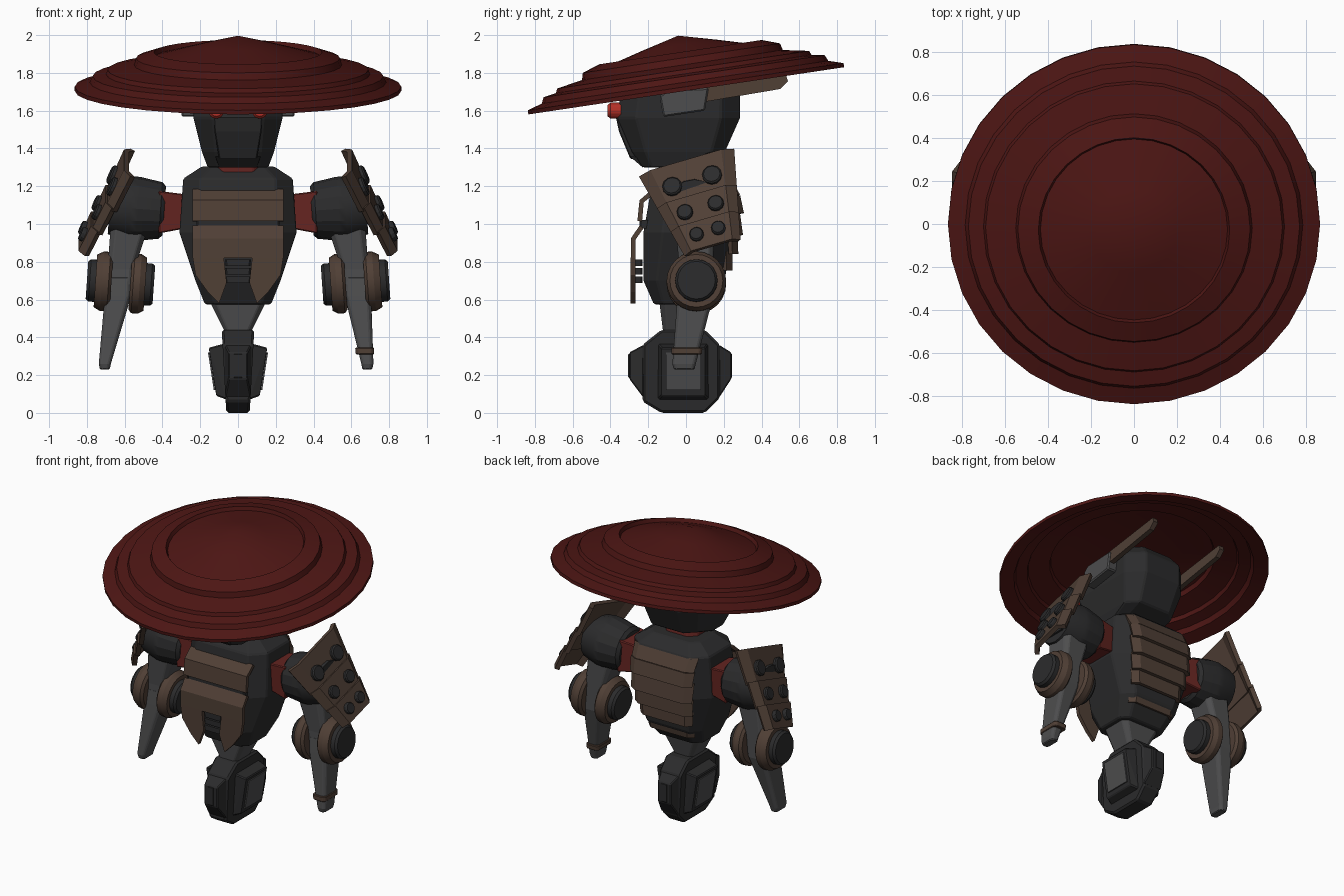
import bpy, bmesh
from math import radians, sin, cos
from mathutils import Vector, Matrix

if "Cube" in bpy.data.objects:
    bpy.data.objects.remove(bpy.data.objects["Cube"])

def material(name, rgb):
    m = bpy.data.materials.new(name)
    m.diffuse_color = (*rgb, 1)
    m.use_nodes = True
    m.node_tree.nodes["Principled BSDF"].inputs["Base Color"].default_value = m.diffuse_color
    return m

HAT = material("hat_red", (.075, .008, .007))
RED = material("joint_red", (.13, .018, .015))
EYE = material("eye_red", (.45, .03, .02))
BROWN = material("leather_brown", (.08, .05, .036))
DARK = material("dark_metal", (.024, .024, .025))
GREY = material("grey_metal", (.075, .075, .077))

def finish(name, bm, mat, bevel=0.0, smooth=False):
    bmesh.ops.recalc_face_normals(bm, faces=bm.faces)
    me = bpy.data.meshes.new(name)
    bm.to_mesh(me)
    bm.free()
    me.materials.append(mat)
    ob = bpy.data.objects.new(name, me)
    bpy.context.collection.objects.link(ob)
    if bevel:
        b = ob.modifiers.new("bevel", 'BEVEL')
        b.width, b.segments, b.limit_method = bevel, 1, 'ANGLE'
        b.angle_limit = radians(25)
    if smooth:
        me.shade_smooth()
        me.set_sharp_from_angle(angle=radians(22))
    return ob

def hull(name, pts, mat, bevel=0.0):
    bm = bmesh.new()
    for p in pts:
        bm.verts.new(p)
    bmesh.ops.convex_hull(bm, input=bm.verts)
    bmesh.ops.dissolve_limit(bm, angle_limit=radians(1), verts=bm.verts, edges=bm.edges)
    return finish(name, bm, mat, bevel)

def loft(name, rings, mat, bevel=0.0):
    """rings: (cx, cy, z, half_x, half_y, corner_cut), stacked upwards"""
    bm = bmesh.new()
    loops = []
    for cx, cy, z, hx, hy, c in rings:
        pts = [(hx, c - hy), (hx, hy - c), (hx - c, hy), (c - hx, hy),
               (-hx, hy - c), (-hx, c - hy), (c - hx, -hy), (hx - c, -hy)]
        loops.append([bm.verts.new((cx + x, cy + y, z)) for x, y in pts])
    for a, b in zip(loops, loops[1:]):
        for i in range(8):
            bm.faces.new((a[i], a[(i + 1) % 8], b[(i + 1) % 8], b[i]))
    bm.faces.new(loops[0])
    bm.faces.new(loops[-1])
    return finish(name, bm, mat, bevel)

def lathe(name, prof, M, seg, mat):
    bm = bmesh.new()
    vs = [bm.verts.new((r, 0, h)) for r, h in prof]
    es = [bm.edges.new(e) for e in zip(vs, vs[1:])]
    bmesh.ops.spin(bm, geom=vs + es, cent=(0, 0, 0), axis=(0, 0, 1),
                   angle=radians(360), steps=seg)
    bmesh.ops.remove_doubles(bm, verts=bm.verts, dist=1e-4)
    bmesh.ops.transform(bm, matrix=M, verts=bm.verts)
    return finish(name, bm, mat, smooth=True)

def sheet(name, rows, mat, thick=.025):
    """thin plate through a grid of points"""
    bm = bmesh.new()
    g = [[bm.verts.new(p) for p in row] for row in rows]
    for a, b in zip(g, g[1:]):
        for i in range(len(a) - 1):
            bm.faces.new((a[i], a[i + 1], b[i + 1], b[i]))
    ob = finish(name, bm, mat)
    s = ob.modifiers.new("solid", 'SOLIDIFY')
    s.thickness, s.offset = thick, 0
    return ob

# Tiered hat, tilted down at the front
profile = [(0, .285), (.2, .235), (.435, .172), (.445, .197), (.54, .165), (.55, .128),
           (.69, .103), (.70, .08), (.77, .068), (.785, .036), (.865, .012), (.865, -.01),
           (.77, .012), (.755, .045), (.68, .06), (.67, .085), (.53, .11), (.52, .14),
           (.44, .15), (0, .255)]
tilt = Matrix.Translation((0, 0, 1.715)) @ Matrix.Rotation(radians(8.5), 4, 'X')
lathe("hat", profile, tilt @ Matrix.Diagonal((1, .977, 1, 1)), 32, HAT)

# Head and face plate
loft("head", [(0, -.13, 1.30, .16, .10, .05), (0, -.04, 1.38, .19, .245, .07),
              (0, -.04, 1.56, .235, .325, .10), (0, -.03, 1.70, .235, .315, .10),
              (0, -.03, 1.78, .19, .25, .08)], DARK, .008)
face = [(.13, -.352, 1.57), (.125, -.335, 1.49), (.1, -.275, 1.345)]
hull("face_plate", [(s * x, y + d, z) for x, y, z in face for s in (-1, 1) for d in (-.02, .05)],
     DARK, .006)
hull("chin", [(s * x, y, z) for x, y, z in [(.12, -.30, 1.36), (.1, -.23, 1.30), (.12, -.1, 1.33)]
              for s in (-1, 1)], DARK)

# Neck, torso, waist
loft("neck", [(0, -.01, 1.25, .135, .12, .05), (0, -.02, 1.36, .12, .11, .05)], RED, .006)
loft("torso", [(0, -.03, .575, .175, .14, .05), (0, -.01, .70, .225, .215, .07),
               (0, .01, .955, .31, .235, .10), (0, .035, 1.24, .29, .21, .09),
               (0, .035, 1.305, .19, .13, .05)], DARK, .008)
loft("waist", [(0, -.04, .42, .065, .08, .02), (0, -.03, .58, .145, .11, .03)], GREY, .005)

# Front armour: upper plate, lower plate with two flaps, buckle
sheet("chest_plate", [[(x, y, z) for x in (-.24, .24)] for y, z in
                      [(-.17, 1.175), (-.235, 1.12), (-.245, 1.015)]], BROWN)
sheet("belly_plate", [[(x, y, z) for x in (-.24, .24)] for y, z in
                      [(-.235, .985), (-.28, .92), (-.28, .82)]], BROWN)
for s in (-1, 1):
    pts = [(.24, .822), (.225, .73), (.16, .64), (.10, .58), (.06, .69), (.075, .822)]
    bm = bmesh.new()
    bm.faces.new([bm.verts.new((s * x, -.28, z)) for x, z in pts])
    flap = finish("belly_flap", bm, BROWN)
    m = flap.modifiers.new("solid", 'SOLIDIFY')
    m.thickness, m.offset = .025, 0
for z in (.705, .75, .795):
    loft("buckle_bar", [(0, -.255, z - .018, .065, .025, .008),
                        (0, -.255, z + .018, .07, .025, .008)], DARK)
loft("chest_seam", [(0, -.22, .975, .22, .025, .008), (0, -.22, 1.02, .22, .025, .008)], DARK)

# Back slats, overlapping downwards
slats = [(.23, 1.235, .275, 1.15, .24), (.275, 1.15, .295, 1.055, .24),
         (.272, 1.07, .29, .94, .235), (.262, .955, .265, .84, .22),
         (.235, .855, .235, .755, .20), (.20, .77, .175, .65, .175)]
for y0, z0, y1, z1, w in slats:
    sheet("back_slat", [[(x * w, y0 - .03 * (abs(x) > .9), z0) for x in (-1, -.8, .8, 1)],
                        [(x * w * .97, y1 - .03 * (abs(x) > .9), z1) for x in (-1, -.8, .8, 1)]],
          BROWN)

# Single base wheel block with side caps and bumpers
octagon = [(-.13, .44), (.10, .44), (.18, .36), (.18, .08), (.10, 0), (-.13, 0),
           (-.23, .06), (-.23, .36)]
hull("base_block", [(s * (.062 + .055 * z), y, z) for y, z in octagon for s in (-1, 1)],
     DARK, .012)
for y0, y1 in ((-.225, -.30), (.175, .24)):
    hull("base_bumper", [(s * .07, y0, z) for z in (.08, .36) for s in (-1, 1)] +
         [(s * .05, y1, z) for z in (.18, .32) for s in (-1, 1)], DARK, .006)
    hull("bumper_rib", [(s * .03, y0, z) for z in (.1, .34) for s in (-1, 1)] +
         [(s * .02, y1 * 1.02, z) for z in (.19, .31) for s in (-1, 1)], DARK)

def both_sides(s):
    P = lambda pts: [(s * x, y, z) for x, y, z in pts]
    out = lambda x, y, z, deg=90: Matrix.Translation((s * x, y, z)) @ \
        Matrix.Rotation(radians(s * deg), 4, 'Y')
    hull("base_side_cap", P([(.06, y, z) for y in (-.15, .12) for z in (.07, .37)] +
         [(x, y, z) for y in (-.13, .10) for x, z in ((.115, .09), (.155, .345))]), DARK, .006)
    hull("base_side_panel", P([(x + d, y, z) for y in (-.105, .08) for d in (0, .008)
                               for x, z in ((.12, .12), (.151, .32))]), GREY)
    # Eyes, ear boxes and swept blades
    lathe("eye", [(0, .07), (.03, .07), (.042, .055), (.042, 0), (0, 0)],
          Matrix.Translation((s * .115, -.345, 1.60)) @ Matrix.Rotation(radians(90), 4, 'X'), 16, EYE)
    hull("ear_box", P([(x, y, z) for x in (.2, .30) for y, z in
                       ((-.14, 1.675), (-.12, 1.567), (.10, 1.60), (.12, 1.72), (-.1, 1.71))]),
         GREY, .008)
    hull("ear_blade", P([(x, y, z) for x in (.255, .29) for y, z in
                         ((0, 1.63), (.50, 1.715), (.54, 1.755), (.53, 1.785), (0, 1.71))]), BROWN)
    # Shoulder joint and housing
    hull("shoulder_joint", P([(.26, y, z) for y in (-.06, .14) for z in (.98, 1.155)] +
                             [(.42, y, z) for y in (-.08, .16) for z in (.95, 1.175)]), RED, .006)
    lathe("shoulder_housing", [(0, -.14), (.13, -.14), (.15, -.12), (.17, .0), (.17, .04),
                               (.145, .15), (0, .15)], out(.53, .045, 1.08, 86), 16, DARK)
    # Shoulder armour: three folded rows with rivets
    O, U, V = Vector((.59, 0, 1.335)), Vector((0, .96, .28)), Vector((.22, .14, -.46))
    N = V.cross(U).normalized()
    at = lambda u, v, w: O + U * u + V * v + N * w
    half = lambda v: .255 - .11 * v
    for v0, v1, w in ((0, .43, .0), (.40, .73, .012), (.70, 1.0, .024)):
        sheet("shoulder_plate", [P([at(u * half(v), v, w + d) for u, d in
              ((-1, -.035), (-.75, 0), (.75, 0), (1, -.035))]) for v in (v0, v1)], BROWN, .03)
    hull("shoulder_bracket", P([(x, y, z) for x in (.58, .70) for y in (-.03, .12)
                                for z in (1.0, 1.12)]), DARK)
    for u, v, r, w in ((.11, .25, .052, .0), (.085, .57, .043, .012), (.06, .85, .038, .024)):
        for k in (-1, 1):
            c, n = at(k * u, v, w), Vector((s * N.x, N.y, N.z))
            M = Matrix.Translation((s * c.x, c.y, c.z)) @ n.to_track_quat('Z', 'Y').to_matrix().to_4x4()
            lathe("rivet", [(0, 0), (r, 0), (r, .03), (r * .85, .038), (0, .038)], M, 12, DARK)
    # Upper arm, elbow discs, forearm
    hand = .685 if s > 0 else .705
    loft("upper_arm", [(s * .62, .055, .64, .06, .09, .02), (s * .62, .055, .76, .07, .09, .02),
                       (s * .575, .045, .98, .10, .10, .03)], GREY, .005)
    for deg, reach in ((86, 0), (-94, .005)):
        M = out(.62, .055, .69, deg)
        lathe("elbow_ring", [(0, .05), (.14, .05), (.158, .065), (.158, .10),
                             (.14, .135 - reach), (0, .135 - reach)], M, 24, BROWN)
        lathe("elbow_cap", [(.112, .12), (.112, .165 - reach), (.10, .18 - reach), (0, .18 - reach)],
              M, 20, DARK)
    loft("forearm", [(s * hand, -.01, .23, .026, .055, .014), (s * hand, -.01, .26, .032, .062, .014),
                     (s * .635, .05, .62, .07, .095, .02), (s * .625, .055, .72, .065, .09, .02)],
         GREY, .005)
    if s > 0:
        loft("wrist_band", [(.672, .003, .31, .048, .08, .015), (.670, .005, .345, .05, .082, .015)],
             BROWN, .004)

for side in (1, -1):
    both_sides(side)
